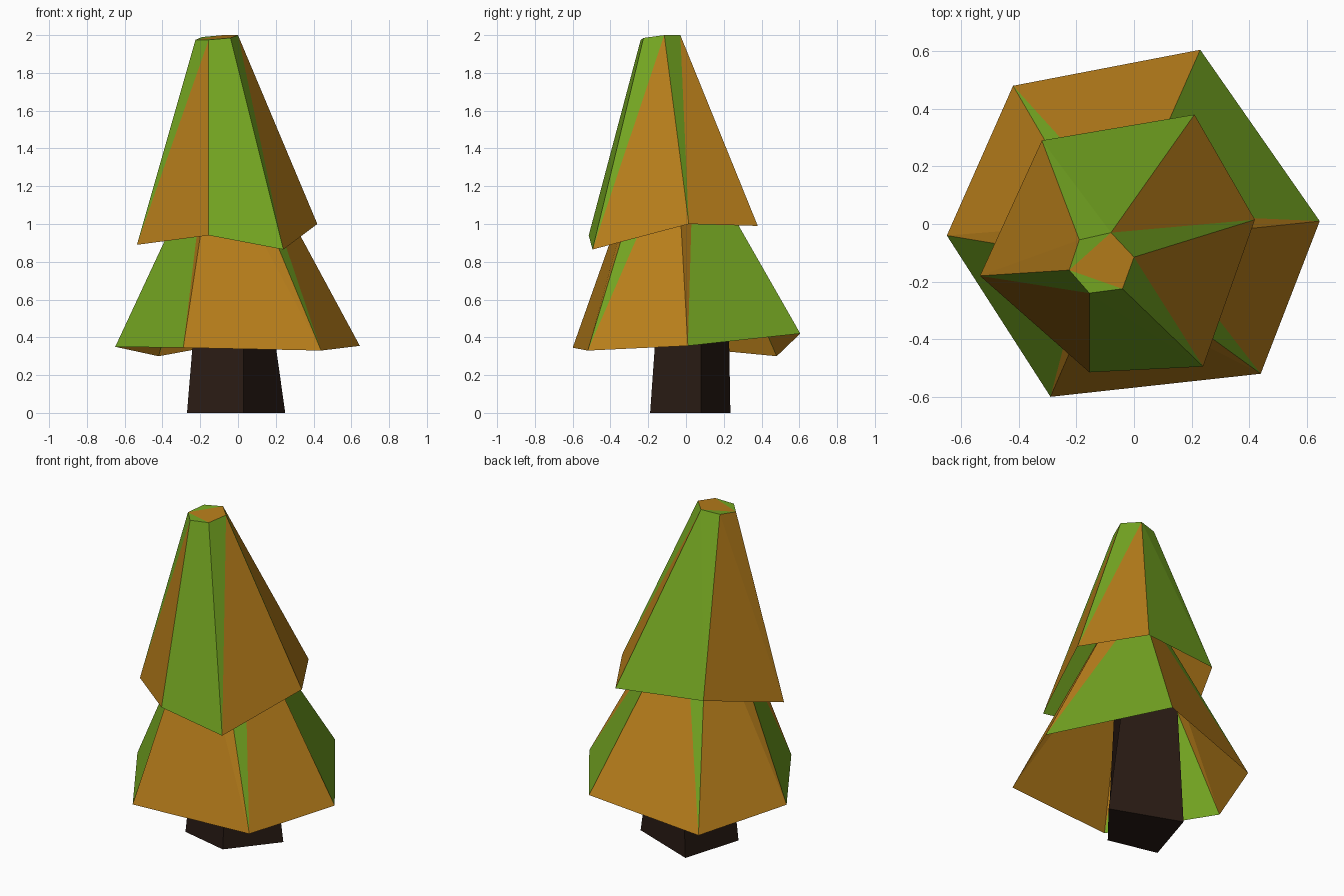
import bpy, bmesh

if "Cube" in bpy.data.objects:
    bpy.data.objects.remove(bpy.data.objects["Cube"])


def material(name, rgb):
    m = bpy.data.materials.new(name)
    m.diffuse_color = (*rgb, 1)
    m.use_nodes = True
    m.node_tree.nodes["Principled BSDF"].inputs["Base Color"].default_value = m.diffuse_color
    return m


BROWN = material("autumn_brown", (0.48, 0.21, 0.011))
GREEN = material("leaf_green", (0.18, 0.39, 0.016))
BARK = material("dark_bark", (0.022, 0.011, 0.007))


def finish(bm, name, mats):
    bmesh.ops.recalc_face_normals(bm, faces=bm.faces[:])
    me = bpy.data.meshes.new(name)
    bm.to_mesh(me)
    bm.free()
    for m in mats:
        me.materials.append(m)
    ob = bpy.data.objects.new(name, me)
    bpy.context.collection.objects.link(ob)
    return ob


# Foliage skirt: open at the bottom, capped on top, each side split in two
# style per side: (diagonal direction, colour at rim, colour at top)
def tier(name, rim, top, style):
    bm = bmesh.new()
    b = [bm.verts.new(p) for p in rim]
    t = [bm.verts.new(p) for p in top]
    n = len(b)

    def face(vs, col):
        bm.faces.new(vs).material_index = "BG".index(col)

    for i, (diag, low, high) in enumerate(style):
        j = (i + 1) % n
        face((b[i], b[j], t[i] if diag else t[j]), low)
        face((t[i], t[j], b[j] if diag else b[i]), high)
    # cap: brown centre, green slivers
    face((t[0], t[2], t[3], t[4]), "B")
    face((t[0], t[1], t[2]), "G")
    face((t[0], t[4], t[5]), "G")
    return finish(bm, name, (BROWN, GREEN))


tier("lower_foliage",
     [(-.65, -.04, .35), (-.42, .48, .30), (.23, .605, .42),
      (.645, .01, .355), (.44, -.52, .33), (-.29, -.60, .345)],
     [(-.165, -.12, 1.39), (-.14, 0, 1.4), (-.02, .04, 1.41),
      (.075, -.05, 1.41), (0, -.20, 1.39), (-.13, -.23, 1.39)],
     [(0, "B", "B"), (0, "B", "G"), (1, "G", "B"),
      (1, "B", "G"), (0, "B", "B"), (0, "G", "B")])

tier("upper_foliage",
     [(-.535, -.18, .89), (-.32, .29, 1.02), (.21, .38, .99),
      (.42, .015, 1.0), (.24, -.495, .865), (-.155, -.515, .94)],
     [(-.225, -.16, 1.975), (-.19, -.055, 1.99), (-.08, -.03, 2.0),
      (0, -.115, 2.0), (-.04, -.225, 1.985), (-.155, -.24, 1.975)],
     [(0, "B", "B"), (0, "G", "G"), (1, "B", "G"),
      (1, "B", "G"), (0, "G", "G"), (1, "B", "G")])

# Trunk: tapered four-sided post rising inside the foliage
bm = bmesh.new()
base = [bm.verts.new(p) for p in
        [(.03, -.19, 0), (.25, .08, 0), (-.16, .235, 0), (-.27, -.12, 0)]]
head = [bm.verts.new(p) for p in
        [(.03, -.13, .85), (.13, .08, .85), (-.12, .22, .85), (-.20, -.08, .85)]]
bm.faces.new(base)
bm.faces.new(head)
for i in range(4):
    j = (i + 1) % 4
    bm.faces.new((base[i], base[j], head[j], head[i]))
finish(bm, "trunk", (BARK,))
